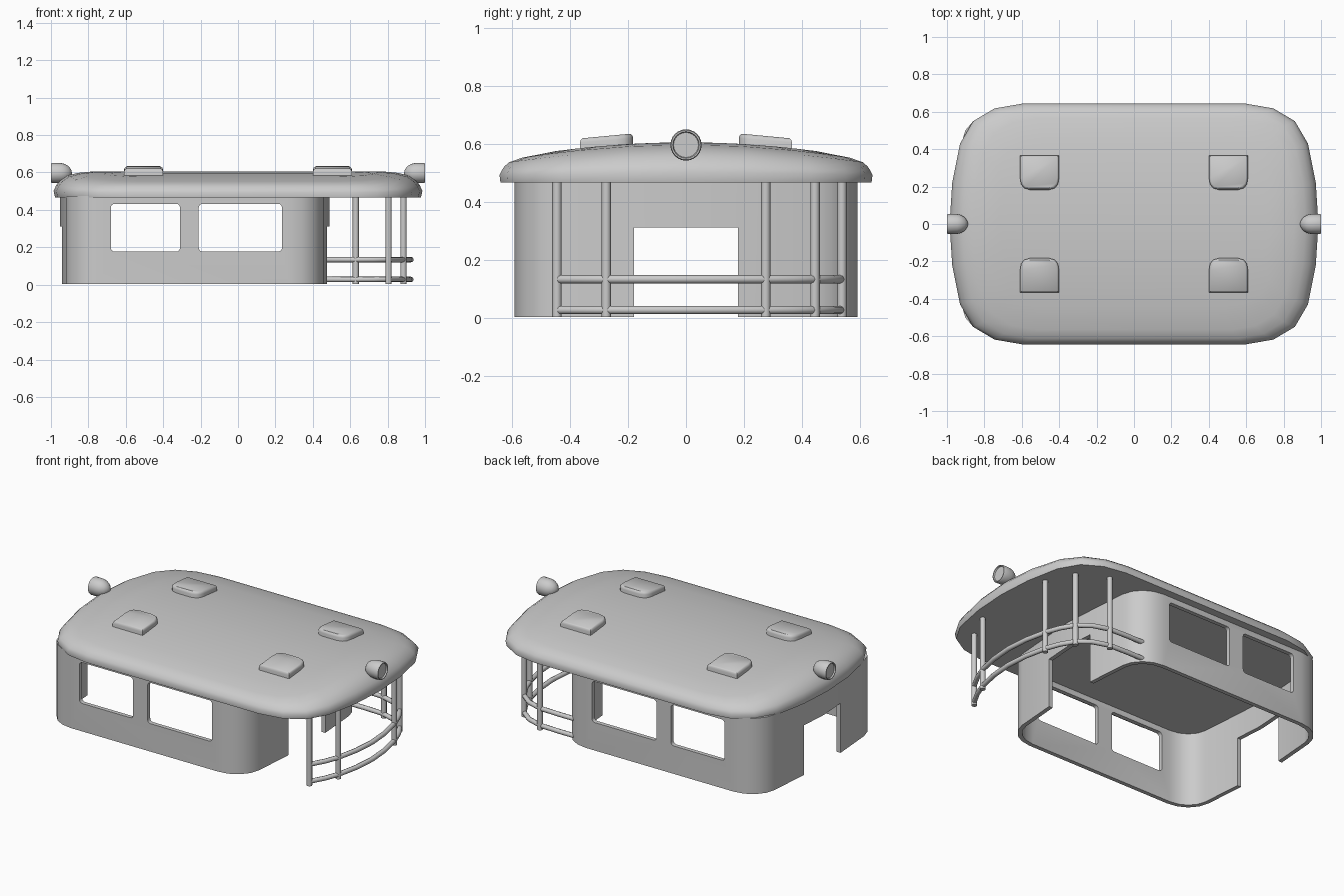
import bpy, bmesh, math
from mathutils import Vector

if "Cube" in bpy.data.objects:
    bpy.data.objects.remove(bpy.data.objects["Cube"])


def activate(ob):
    bpy.ops.object.select_all(action='DESELECT')
    ob.select_set(True)
    bpy.context.view_layer.objects.active = ob


def smooth(ob, angle=35):
    activate(ob)
    bpy.ops.object.shade_smooth_by_angle(angle=math.radians(angle))


def loft(name, rings, cap_ends=True):
    """Skin a list of equally long closed rings."""
    bm = bmesh.new()
    loops = [[bm.verts.new(p) for p in r] for r in rings]
    n = len(loops[0])
    for a, b in zip(loops, loops[1:]):
        for i in range(n):
            j = (i + 1) % n
            bm.faces.new((a[i], a[j], b[j], b[i]))
    if cap_ends:
        bm.faces.new(loops[0][::-1])
        bm.faces.new(loops[-1])
    bmesh.ops.recalc_face_normals(bm, faces=bm.faces)
    me = bpy.data.meshes.new(name)
    bm.to_mesh(me)
    bm.free()
    ob = bpy.data.objects.new(name, me)
    bpy.context.collection.objects.link(ob)
    return ob


def four_way(quarter, cx=0):
    """Mirror a quarter outline (from the x axis to the long side) into a full loop."""
    q = quarter + [(-x, y) for x, y in reversed(quarter[1:])]
    q.append((-quarter[0][0], 0))
    q += [(x, -y) for x, y in reversed(q[1:-1])]
    return [(x + cx, y) for x, y in q]


# Roof: crowned across, rounded over at the rim, flat underneath
roof_line = four_way([(.986, 0), (.972, .22), (.93, .43), (.86, .55), (.745, .618), (.6, .643)])
steps = [(1, 1, .14), (.985, .988, .4), (.965, .975, .6), (.93, .95, .8),
         (.87, .88, .93), (.78, .7, 1), (.74, .4, 1), (.72, .12, 1)]
rings = [[(x * .992, y * .995, .467) for x, y in roof_line]]
for sx, sy, f in steps:
    rings.append([(x * sx, y * sy, .485 + (.121 - .15 * (y * sy) ** 2) * f)
                  for x, y in roof_line])
smooth(loft("roof", rings), 50)

# Cabin shell with bowed ends
half = .718
wall_line = four_way([(half + .002, 0), (half - .01, .18), (half - .03, .44), (half - .048, .50),
                      (half - .09, .55), (half - .145, .58), (half - .21, .591)], -.232)
cabin = loft("cabin_walls", [[(x, y, z) for x, y in wall_line] for z in (.003, .475)], False)
sol = cabin.modifiers.new("thickness", 'SOLIDIFY')
sol.thickness = .026
sol.offset = -1
sol.use_even_offset = True


def rounded_rect(x0, x1, z0, z1, r):
    pts = []
    for cx, cz, a0 in ((x1 - r, z1 - r, 0), (x0 + r, z1 - r, 90),
                       (x0 + r, z0 + r, 180), (x1 - r, z0 + r, 270)):
        for k in range(5):
            a = math.radians(a0 + k * 22.5)
            pts.append((cx + r * math.cos(a), cz + r * math.sin(a)))
    return pts


# Window and door openings, each cut straight through both walls
cutters = []
for x0, x1 in ((-.68, -.31), (-.21, .235)):
    shape = rounded_rect(x0, x1, .177, .432, .02)
    cutters.append(loft("window_cutter", [[(x, y, z) for x, z in shape] for y in (-.8, .8)]))
door = [(-.18, -.1), (.18, -.1), (.18, .312), (-.18, .312)]
cutters.append(loft("door_cutter", [[(x, y, z) for y, z in door] for x in (-1.2, .8)]))
for c in cutters:
    c.hide_render = True
    b = cabin.modifiers.new("opening", 'BOOLEAN')
    b.operation = 'DIFFERENCE'
    b.solver = 'EXACT'
    b.object = c
activate(cabin)
bpy.ops.object.convert(target='MESH')
for c in cutters:
    bpy.data.objects.remove(c)
smooth(cabin)

# Roof hatches: square outside, rounded towards the middle, sloping with the roof
for sx in (-1, 1):
    for sy in (-1, 1):
        out = [(-.104, .092), (-.104, -.03), (-.098, -.062), (-.082, -.082), (-.05, -.092),
               (.05, -.092), (.082, -.082), (.098, -.062), (.104, -.03), (.104, .092)]
        layers = []
        for s, z in ((1, .57), (1, .613), (.97, .622), (.9, .628)):
            layers.append([(sx * .505 + x * s, sy * (.274 + y * s), z - .085 * y * (z > .58))
                           for x, y in out])
        smooth(loft("roof_hatch", layers), 40)

# End lamps: bullet housing with a recessed lens facing outwards
lamp = [(.992, .043), (1, .046), (1, .051), (.993, .054), (.945, .053),
        (.925, .048), (.905, .036), (.893, .02), (.888, .004)]
for s in (-1, 1):
    rings = [[(s * x, r * math.cos(k * math.tau / 24), .597 + r * math.sin(k * math.tau / 24))
              for k in range(24)] for x, r in lamp]
    smooth(loft("lamp", rings), 45)


def tube(name, pts, r, spline='POLY'):
    cu = bpy.data.curves.new(name, 'CURVE')
    cu.dimensions = '3D'
    cu.bevel_depth = r
    cu.bevel_resolution = 2
    cu.use_fill_caps = True
    sp = cu.splines.new(spline)
    sp.points.add(len(pts) - 1)
    for p, co in zip(sp.points, pts):
        p.co = (*co, 1)
    ob = bpy.data.objects.new(name, cu)
    bpy.context.collection.objects.link(ob)
    activate(ob)
    bpy.ops.object.convert(target='MESH')
    smooth(bpy.context.object, 50)


# Platform railing: posts up to the roof and two curved rails, open on the front side
for x, y in ((.805, -.445), (.885, -.275), (.885, .275), (.805, .445), (.63, .538)):
    tube("railing_post", [(x, y, .004), (x, y, .49)], .0165)
path = [(.805, -.445), (.852, -.36), (.885, -.275), (.914, -.14), (.925, 0), (.914, .14),
        (.885, .275), (.852, .365), (.805, .445), (.73, .503), (.63, .535), (.5, .54), (.39, .54)]
for z in (.028, .134):
    tube("railing_rail", [(x, y, z) for x, y in path], .0145)
